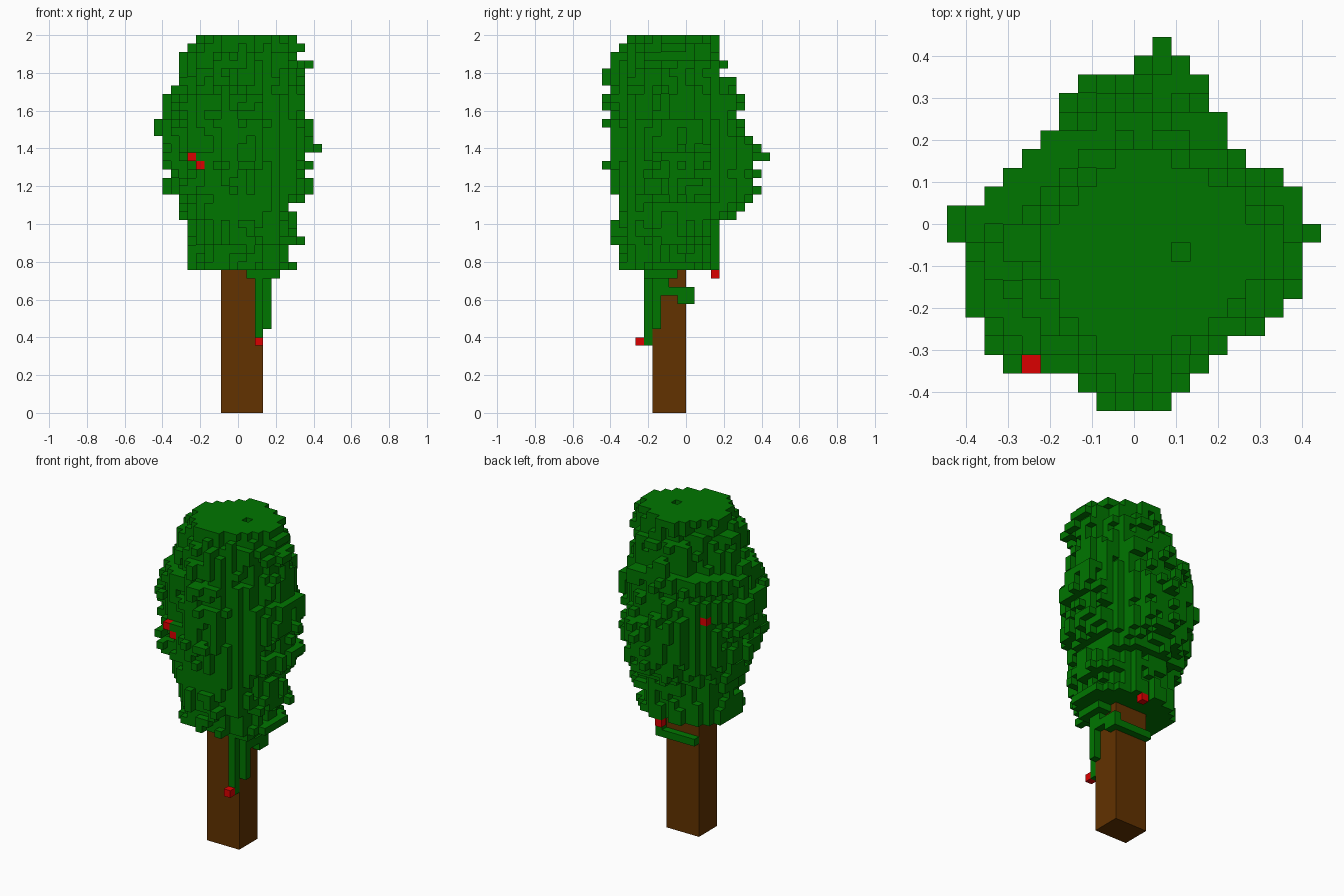
import bpy
import bmesh
import random
from mathutils import Vector

random.seed(4)
CELL = 2 / 45  # edge of one block

if "Cube" in bpy.data.objects:
    bpy.data.objects.remove(bpy.data.objects["Cube"], do_unlink=True)


def make_material(name, rgb):
    mat = bpy.data.materials.new(name)
    mat.use_nodes = True
    colour = (*rgb, 1)
    mat.diffuse_color = colour
    shader = mat.node_tree.nodes["Principled BSDF"]
    shader.inputs["Base Color"].default_value = colour
    shader.inputs["Roughness"].default_value = 0.9
    return mat


leaf_green = make_material("leaf_green", (0, 0.18, 0))
bark_brown = make_material("bark_brown", (0.122, 0.032, 0))
berry_red = make_material("berry_red", (0.71, 0, 0))


def box(cols, rows, layers):
    """All blocks in inclusive ranges of column, row and layer."""
    return {(i, j, k)
            for i in range(cols[0], cols[1] + 1)
            for j in range(rows[0], rows[1] + 1)
            for k in range(layers[0], layers[1] + 1)}


def build_blocks(name, cells, mat):
    """Skin a set of blocks with only its outer faces."""
    bm = bmesh.new()
    for cell in cells:
        base = Vector(cell)
        for axis in range(3):
            u, v = Vector(), Vector()
            u[(axis + 1) % 3] = 1
            v[(axis + 2) % 3] = 1
            for side in (0, 1):
                step = Vector()
                step[axis] = 2 * side - 1
                if tuple(int(c) for c in base + step) in cells:
                    continue
                corner = base.copy()
                corner[axis] += side
                ring = [corner, corner + u, corner + u + v, corner + v]
                if not side:
                    ring.reverse()
                bm.faces.new([bm.verts.new(p * CELL) for p in ring])
    bmesh.ops.remove_doubles(bm, verts=bm.verts, dist=CELL / 100)
    mesh = bpy.data.meshes.new(name)
    bm.to_mesh(mesh)
    bm.free()
    mesh.materials.append(mat)
    obj = bpy.data.objects.new(name, mesh)
    bpy.context.collection.objects.link(obj)
    return obj


# Crown width: first layer, left column, right column
WIDTHS = [(17, -6, 6), (18, -6, 5), (20, -6, 7), (21, -6, 6), (23, -7, 6),
          (25, -7, 7), (26, -9, 8), (28, -8, 7), (29, -9, 8), (30, -10, 8),
          (31, -9, 9), (32, -10, 8), (35, -9, 7), (38, -8, 7), (39, -7, 7),
          (41, -7, 8), (42, -7, 7), (43, -6, 7), (44, -5, 6)]
# Crown depth: first layer, front row, back row
DEPTHS = [(17, -8, 3), (20, -9, 3), (23, -9, 5), (24, -9, 6), (25, -9, 7),
          (26, -9, 8), (29, -10, 8), (30, -9, 9), (31, -9, 8), (32, -9, 7),
          (33, -9, 6), (34, -10, 6), (35, -9, 5), (36, -10, 6), (38, -9, 5),
          (39, -10, 5), (40, -10, 4), (41, -9, 4), (42, -9, 3), (43, -8, 3),
          (44, -7, 3)]
# Plan outline: column limits of each row from front to back
PLAN = [(-2, 1), (-3, 2), (-7, 3), (-8, 4), (-9, 6), (-9, 8), (-9, 8),
        (-9, 8), (-9, 8), (-10, 9), (-10, 8), (-8, 8), (-7, 7), (-6, 5),
        (-5, 4), (-4, 4), (-4, 4), (-3, 3), (0, 2), (1, 1)]
FIRST_ROW = -10
CENTRE_ROW = -1


def limits(table, layer):
    return [row for row in table if row[0] <= layer][-1][1:]


def corner_power(x, y, layer):
    """Fullness of a layer's corner: 1 is a diamond, 2 is round."""
    power = 2 if layer < 38 else 1.7
    if x < 0 < y:
        power -= 0.2 if layer < 38 else 0.5
    return power


# Crown: rounded layers with ragged, knobbly leaves
crown = set()
for row, (first, last) in enumerate(PLAN, FIRST_ROW):
    for col in range(first, last + 1):
        ragged = 0
        for layer in range(17, 45):
            if random.random() < 0.55:
                ragged = random.choice((0, 0, 0.1, 0.2, 0.3))
            left, right = limits(WIDTHS, layer)
            front, back = limits(DEPTHS, layer)
            x, y = col + 0.5, row + 0.5 - CENTRE_ROW
            reach_x = right + 1 if x > 0 else -left
            reach_y = back + 1 - CENTRE_ROW if y > 0 else CENTRE_ROW - front
            power = corner_power(x, y, layer)
            radius = abs(x / reach_x) ** power + abs(y / reach_y) ** power
            trim = 0 if layer == 44 else ragged
            if radius <= 1 - trim:
                crown.add((col, row, layer))
crown.discard((2, -2, 44))  # dimple in the flat top
# Stray leaves at the widest points
crown |= box((8, 9), (-1, -1), (31, 31)) | box((1, 1), (8, 9), (30, 30))
crown |= box((-8, -8), (-7, -6), (28, 28)) | box((-7, -7), (-8, -7), (27, 27))

# Hanging vines at the front corner, and a tendril around the trunk
vines = box((2, 2), (-5, -5), (8, 16)) | box((3, 3), (-4, -4), (10, 15))
vines |= box((1, 4), (-5, -5), (16, 16)) | box((3, 4), (-4, -2), (16, 16))
vines |= box((3, 3), (-3, -3), (14, 16)) | box((3, 3), (-2, -1), (14, 14))
vines |= box((3, 3), (-1, 0), (13, 14)) | box((-2, 3), (0, 0), (13, 13))

# Berries, each resting against the leaves
berries = [(2, -6, 8), (1, 3, 16), (-6, -8, 30), (-5, -8, 29), (-6, 3, 32)]
crown -= set(berries)
crown |= box((-5, -5), (-7, -7), (28, 31)) | box((-6, -6), (-7, -7), (29, 31))
crown |= box((-6, -5), (2, 2), (31, 33))
for layer in range(29, 45):
    # keep the front berries open to view
    for col, row in ((-6, -8), (-6, -9), (-5, -9)):
        crown.discard((col, row, layer))

build_blocks("crown", crown, leaf_green)
build_blocks("vines", vines, leaf_green)
for number, cell in enumerate(berries, 1):
    build_blocks(f"berry_{number}", {cell}, berry_red)

# Trunk: one plain square post
bpy.ops.mesh.primitive_cube_add(size=1)
trunk = bpy.context.object
trunk.name = "trunk"
trunk.scale = (5 * CELL, 4 * CELL, 17 * CELL)
trunk.location = (CELL / 2, -2 * CELL, 8.5 * CELL)
trunk.data.materials.append(bark_brown)
